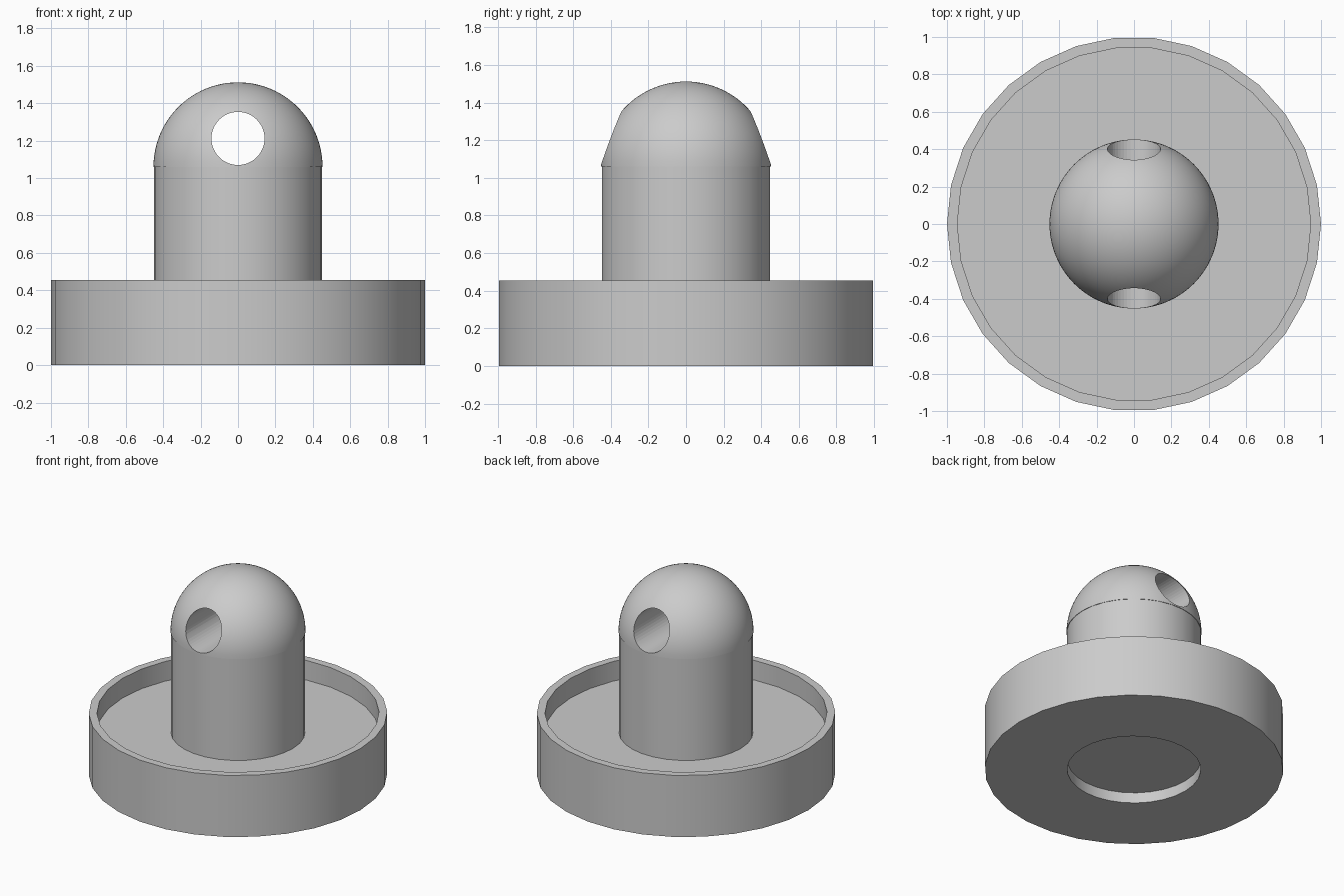
import bpy, bmesh
from math import pi, sin, cos, radians

cube = bpy.data.objects.get("Cube")
if cube:
    bpy.data.objects.remove(cube)

grey = bpy.data.materials.new("plain grey")
grey.use_nodes = True
grey.diffuse_color = (0.6, 0.6, 0.6, 1)
grey.node_tree.nodes["Principled BSDF"].inputs["Base Color"].default_value = grey.diffuse_color


def shade(obj):
    bpy.ops.object.select_all(action="DESELECT")
    obj.select_set(True)
    bpy.context.view_layer.objects.active = obj
    bpy.ops.object.shade_smooth_by_angle(angle=radians(30))


def lathe(name, profile, sides):
    """Turn an (r, z) profile around the z axis."""
    bm = bmesh.new()
    verts = [bm.verts.new((r, 0, z)) for r, z in profile]
    edges = [bm.edges.new(pair) for pair in zip(verts, verts[1:])]
    bmesh.ops.spin(bm, geom=verts + edges, cent=(0, 0, 0), axis=(0, 0, 1),
                   angle=2 * pi, steps=sides)
    bmesh.ops.remove_doubles(bm, verts=bm.verts, dist=0.0005)
    bmesh.ops.recalc_face_normals(bm, faces=bm.faces)
    mesh = bpy.data.meshes.new(name)
    bm.to_mesh(mesh)
    bm.free()
    obj = bpy.data.objects.new(name, mesh)
    bpy.context.collection.objects.link(obj)
    mesh.materials.append(grey)
    shade(obj)
    return obj


BASE_FLOOR, STEM_TOP = 0.31, 1.06

# Dish-shaped base with a raised rim and a round recess underneath
lathe("base", [(0, 0.078), (0.448, 0.078), (0.448, 0), (1, 0), (1, 0.455),
               (0.945, 0.455), (0.945, BASE_FLOOR), (0, BASE_FLOOR)], 30)

# Upright stem
lathe("stem", [(0.45, BASE_FLOOR), (0.45, STEM_TOP)], 30)

# Rounded cap on the stem
steps = 24
arc = [(0.452 * cos(i / steps * pi / 2), STEM_TOP + 0.452 * sin(i / steps * pi / 2))
       for i in range(steps)]
dome = lathe("dome", [(0, STEM_TOP)] + arc + [(0, STEM_TOP + 0.452)], 96)

# Cord hole through the cap from front to back
bpy.ops.mesh.primitive_cylinder_add(vertices=48, radius=0.142, depth=1.2,
                                    location=(0, 0, 1.212), rotation=(pi / 2, 0, 0))
cutter = bpy.context.object
cutter.name = "cord_hole_cutter"
cutter.data.materials.append(grey)
hole = dome.modifiers.new("cord hole", "BOOLEAN")
hole.operation, hole.solver, hole.object = "DIFFERENCE", "EXACT", cutter
bpy.context.view_layer.objects.active = dome
bpy.ops.object.modifier_apply(modifier=hole.name)
bpy.data.objects.remove(cutter)
shade(dome)
